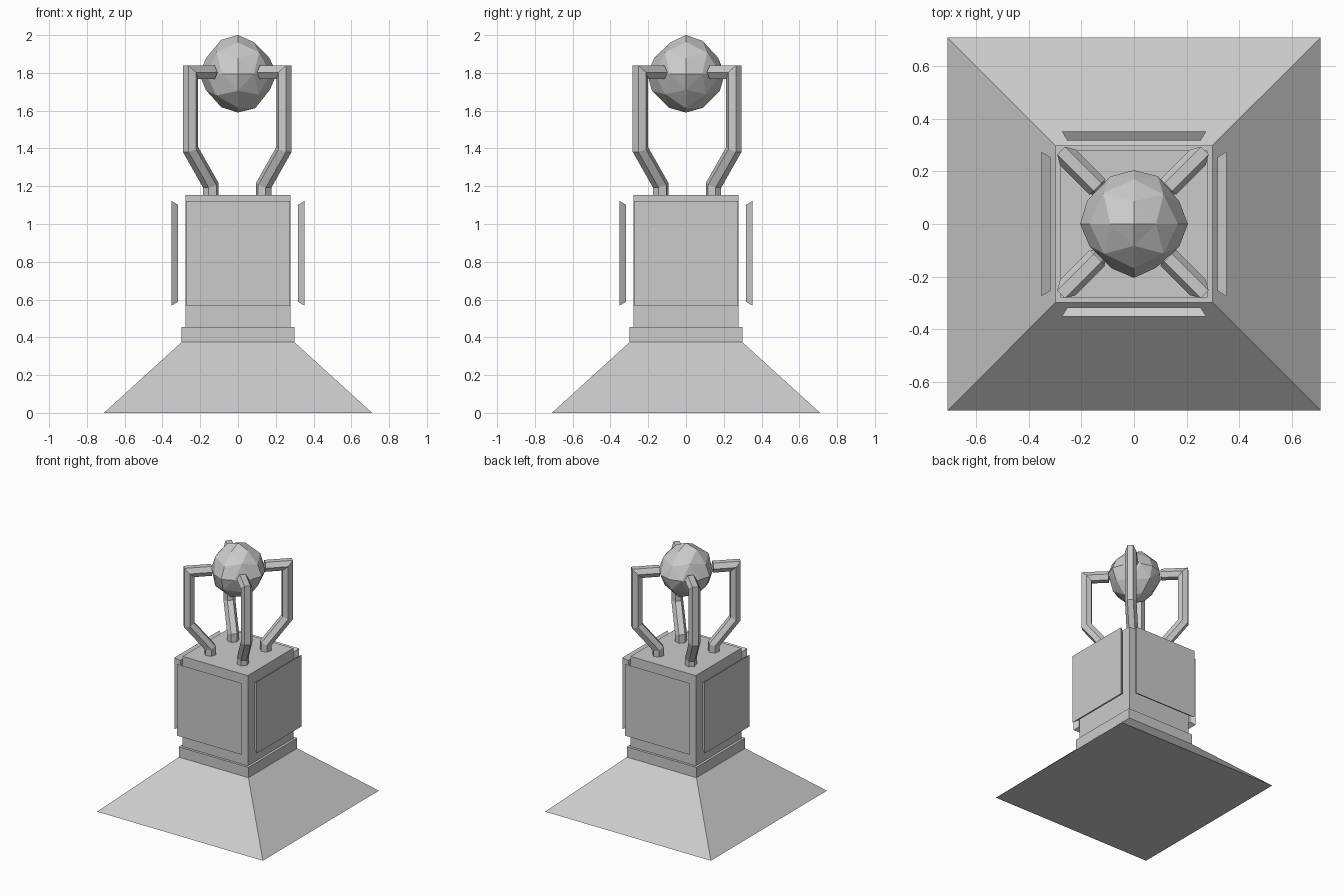
import bpy, bmesh, math, random
from mathutils import Vector, Matrix

cube = bpy.data.objects.get("Cube")
if cube:
    bpy.data.objects.remove(cube, do_unlink=True)

stone = bpy.data.materials.new("grey_stone")
stone.use_nodes = True
GREY = (0.6, 0.6, 0.6, 1)
stone.diffuse_color = GREY
stone.node_tree.nodes["Principled BSDF"].inputs["Base Color"].default_value = GREY


def finish(name, bm):
    bmesh.ops.recalc_face_normals(bm, faces=bm.faces)
    mesh = bpy.data.meshes.new(name)
    bm.to_mesh(mesh)
    bm.free()
    mesh.materials.append(stone)
    obj = bpy.data.objects.new(name, mesh)
    bpy.context.collection.objects.link(obj)
    return obj


def loft(bm, rings):
    """Skin a closed tube through equal-sized rings of points and cap it."""
    loops = [[bm.verts.new(p) for p in ring] for ring in rings]
    for a, b in zip(loops, loops[1:]):
        for i in range(len(a)):
            j = (i + 1) % len(a)
            bm.faces.new((a[i], a[j], b[j], b[i]))
    bm.faces.new(loops[0])
    bm.faces.new(loops[-1])


def square(half, z):
    return [(x * half, y * half, z) for x, y in ((-1, -1), (1, -1), (1, 1), (-1, 1))]


# Stepped pedestal: sloping foot, collar and square body
for name, low, high, z0, z1 in (
    ("sloped_foot", 0.71, 0.298, 0, 0.375),
    ("collar", 0.298, 0.298, 0.375, 0.455),
    ("pedestal_body", 0.279, 0.279, 0.455, 1.153),
):
    bm = bmesh.new()
    loft(bm, [square(low, z0), square(high, z1)])
    finish(name, bm)


# Floating plaques, wider on the outside, one per side
def plaque_ring(y, half_x, half_z):
    return [(x * half_x, y, 0.845 + z * half_z)
            for x, z in ((-1, -1), (1, -1), (1, 1), (-1, 1))]


for i, side in enumerate(("front", "left", "back", "right")):
    bm = bmesh.new()
    loft(bm, [plaque_ring(-0.317, 0.253, 0.256), plaque_ring(-0.352, 0.275, 0.277)])
    bm.transform(Matrix.Rotation(i * math.pi / 2, 4, "Z"))
    finish(side + "_plaque", bm)

# Bent six-sided arms with mitred corners, reaching in from the diagonals
path = [Vector(p) for p in ((0.198, 1.14), (0.198, 1.205), (0.35, 1.395),
                            (0.35, 1.803), (0.19, 1.803))]
RADIUS = 0.042


def arm_rings():
    rings = []
    for k, p in enumerate(path):
        before = (p - path[max(k - 1, 0)]).normalized()
        after = (path[min(k + 1, len(path) - 1)] - p).normalized()
        direction = (before + after).normalized()
        normal = Vector((direction.y, -direction.x))
        stretch = 1 / direction.dot(after if after.length else before)
        ring = []
        for s in range(6):
            angle = s * math.pi / 3
            q = p + normal * (RADIUS * math.sin(angle) * stretch)
            ring.append((q.x, RADIUS * math.cos(angle), q.y))
        rings.append(ring)
    return rings


for i, corner in enumerate(("back_left", "back_right", "front_right", "front_left")):
    bm = bmesh.new()
    loft(bm, arm_rings())
    bm.transform(Matrix.Translation((-0.004, 0.006, 0))
                 @ Matrix.Rotation(math.pi / 4 + i * math.pi / 2, 4, "Z"))
    finish(corner + "_arm", bm)

# Rough faceted ball: subdivided octahedron with dented points
random.seed(4)
bm = bmesh.new()
bmesh.ops.create_uvsphere(bm, u_segments=4, v_segments=2, radius=1)
bmesh.ops.subdivide_edges(bm, edges=bm.edges[:], cuts=2, use_grid_fill=True)
bmesh.ops.triangulate(bm, faces=bm.faces[:])
for v in bm.verts:
    d = v.co.normalized()
    on_axis = max(abs(c) for c in d) > 0.99
    size = 0.205 if on_axis else 0.205 * random.uniform(0.9, 1.0)
    v.co = d * size + Vector((0, 0, 1.795))
finish("rough_ball", bm)
